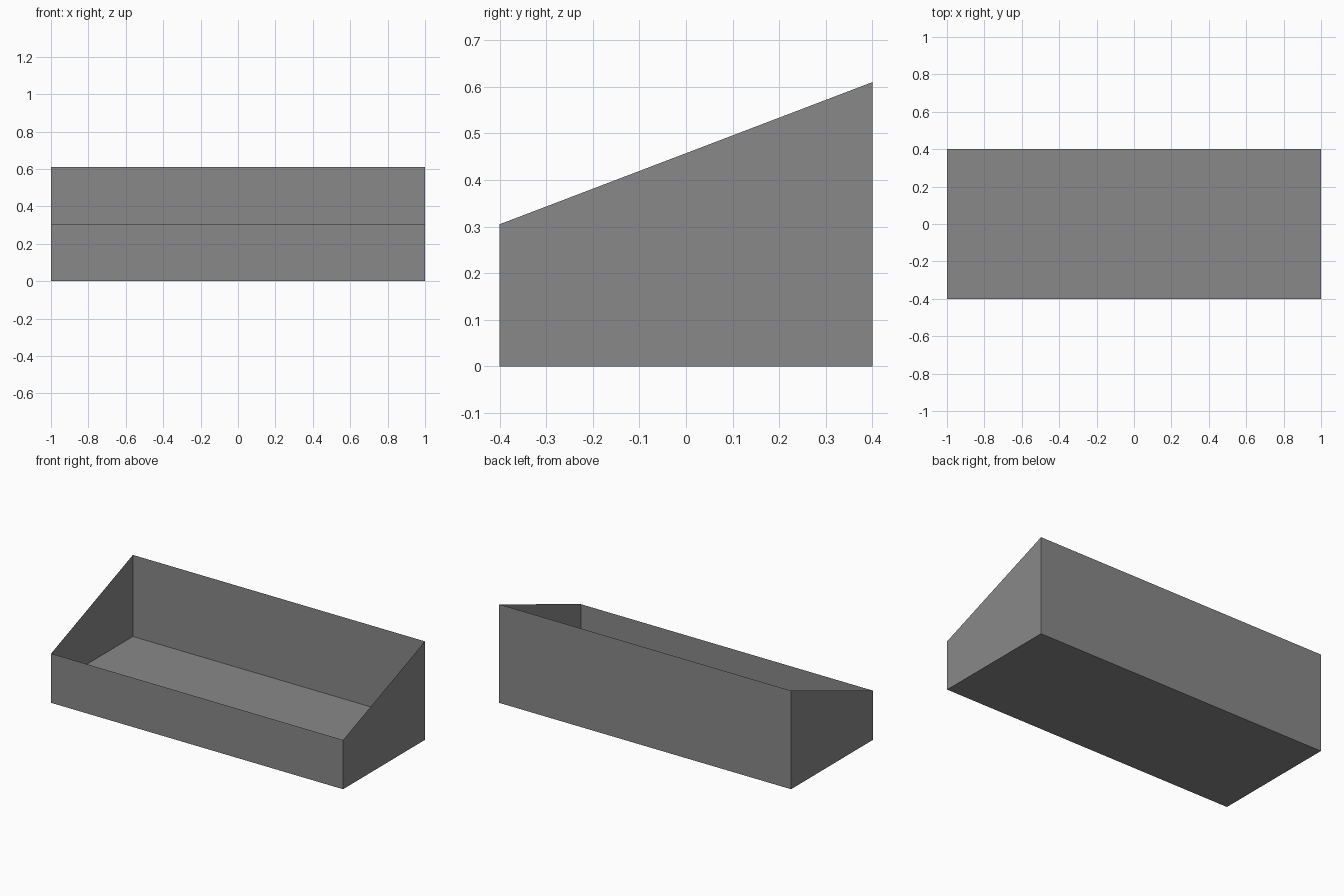
import bpy
import bmesh

cube = bpy.data.objects.get("Cube")
if cube:
    bpy.data.objects.remove(cube, do_unlink=True)

HALF_X, HALF_Y = 1.0, 0.4
FRONT_Z, BACK_Z, FLOOR_Z = 0.305, 0.61, 0.105

grey = bpy.data.materials.new("plain grey")
grey.use_nodes = True
colour = (0.25, 0.25, 0.25, 1)
grey.diffuse_color = colour
grey.node_tree.nodes["Principled BSDF"].inputs["Base Color"].default_value = colour


def add_object(name, bm):
    mesh = bpy.data.meshes.new(name)
    bm.to_mesh(mesh)
    bm.free()
    mesh.materials.append(grey)
    obj = bpy.data.objects.new(name, mesh)
    bpy.context.collection.objects.link(obj)
    return obj


# Open tray: closed underside, paper-thin walls, sides sloping up to the back
bm = bmesh.new()
bmesh.ops.create_cube(bm, size=2)
for v in bm.verts:
    top = BACK_Z if v.co.y > 0 else FRONT_Z
    v.co = (v.co.x * HALF_X, v.co.y * HALF_Y, top if v.co.z > 0 else 0)
bm.normal_update()
lid = [f for f in bm.faces if f.normal.z > 0.5]
bmesh.ops.delete(bm, geom=lid, context='FACES_ONLY')
add_object("tray_walls", bm)

# Raised inner floor
bm = bmesh.new()
bmesh.ops.create_grid(bm, x_segments=1, y_segments=1, size=1)
for v in bm.verts:
    v.co = (v.co.x * HALF_X, v.co.y * HALF_Y, FLOOR_Z)
add_object("inner_floor", bm)
